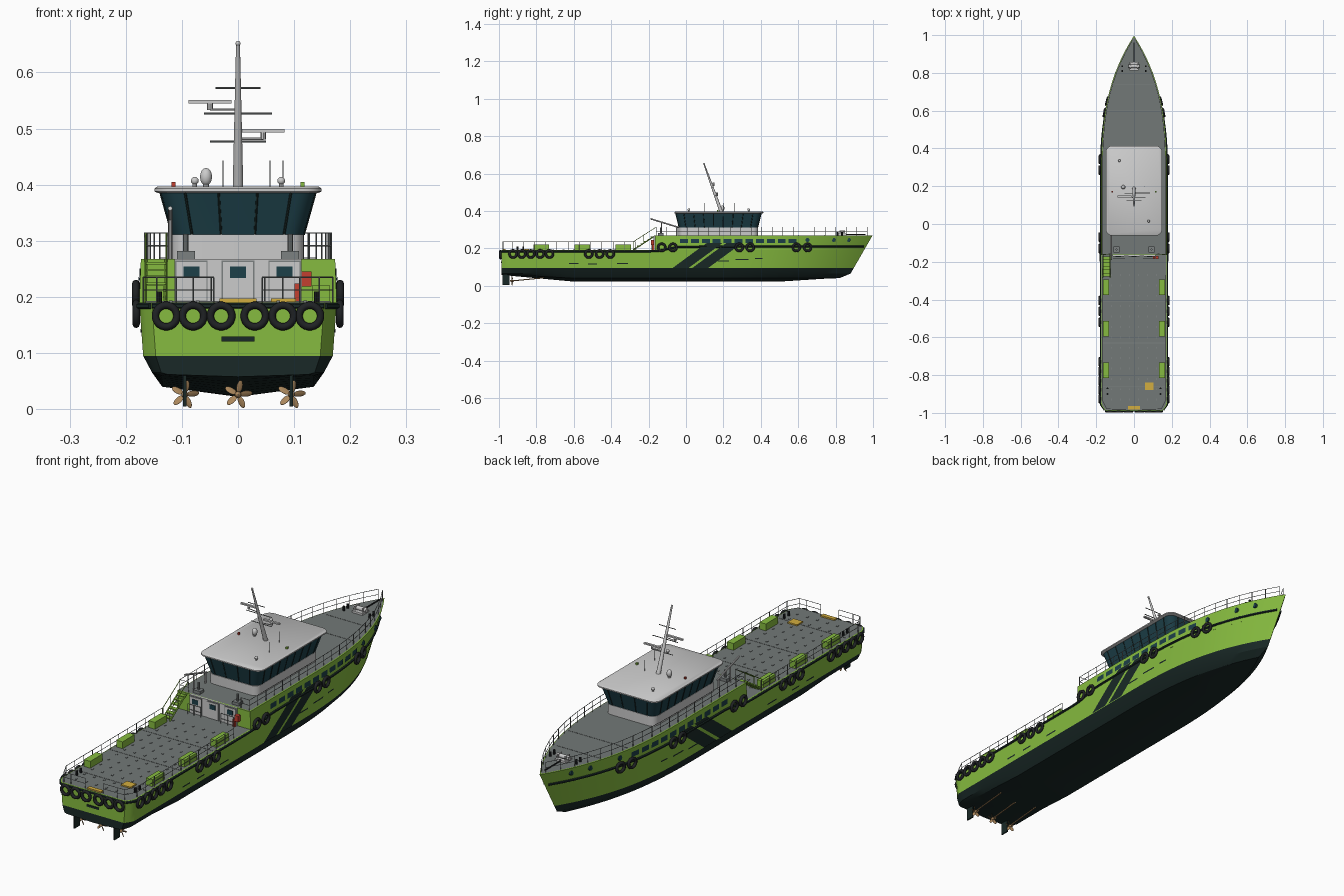
import bpy, bmesh, math
from mathutils import Vector, Matrix

if "Cube" in bpy.data.objects:
    bpy.data.objects.remove(bpy.data.objects["Cube"])

def mat(name, c):
    m = bpy.data.materials.new(name)
    m.diffuse_color = (*c, 1)
    m.use_nodes = True
    m.node_tree.nodes["Principled BSDF"].inputs["Base Color"].default_value = m.diffuse_color
    return m
GREEN = mat("green_paint", (.24, .50, .05)); DARK = mat("dark_paint", (.010, .022, .020))
DECK = mat("deck_grey", (.17, .19, .185)); WHITE = mat("white_paint", (.62, .65, .64))
GLASS = mat("glass", (.012, .05, .065)); RUBBER = mat("rubber", (.014, .016, .018))
BRONZE = mat("bronze", (.42, .25, .11)); YELLOW = mat("yellow", (.65, .42, .05))
RED = mat("red", (.55, .05, .03)); STEEL = mat("steel", (.2, .22, .22))

# ---------- helpers ----------
def finish(bm, name, m, angle=35):
    bmesh.ops.remove_doubles(bm, verts=bm.verts, dist=1e-5)
    bmesh.ops.recalc_face_normals(bm, faces=bm.faces)
    me = bpy.data.meshes.new(name)
    bm.to_mesh(me); bm.free()
    me.materials.append(m)
    me.shade_smooth()
    me.set_sharp_from_angle(angle=math.radians(angle))
    o = bpy.data.objects.new(name, me)
    bpy.context.collection.objects.link(o)
    return o

def box(bm, c, s):
    bmesh.ops.create_cube(bm, size=1, matrix=Matrix.Translation(c) @ Matrix.Diagonal((*s, 1)))

def rod(bm, p, q, r, r2=None, n=6):
    p, q = Vector(p), Vector(q); d = q - p
    M = Matrix.Translation((p + q) / 2) @ d.to_track_quat('Z', 'Y').to_matrix().to_4x4()
    bmesh.ops.create_cone(bm, cap_ends=True, segments=n, radius1=r,
                          radius2=r if r2 is None else r2, depth=d.length, matrix=M)

def path(bm, pts, r):
    for a, b in zip(pts, pts[1:]):
        rod(bm, a, b, r)

def ball(bm, c, s, rot=Matrix()):
    bmesh.ops.create_uvsphere(bm, u_segments=14, v_segments=8, radius=1,
                              matrix=Matrix.Translation(c) @ rot @ Matrix.Diagonal((*s, 1)))

def boxes(name, m, items):
    bm = bmesh.new()
    for c, s in items: box(bm, c, s)
    return finish(bm, name, m)

def interp(t, v):
    for (a, b), (c, d) in zip(t, t[1:]):
        if v <= c: return b + (d - b) * max(0, v - a) / (c - a)
    return t[-1][1]

# ---------- hull surface ----------
Y0 = -.987
STEM = [(.022, .78), (.04, .82), (.065, .88), (.27, .998)]
BEAM = [(.022, 0), (.04, .135), (.065, .153), (.095, .169), (.19, .176), (.27, .173)]
def half(y, z):
    t = min(1, max(0, (interp(STEM, z) - y) / .75))
    return (interp(BEAM, z) - max(0, -.955 - y) * .7 * min(1, z / .09)) * (1 - (1 - t) ** 2.8) if z > .022 else 0

def lift(y, z):
    k = {.022: .036, .04: .022}.get(z, 0)
    return z + k * max(0, (-.6 - y) / .39) + (.018 * max(0, (y - .5) / .28) if z == .022 else 0)

def hull(name, levels, y0, m):
    bm = bmesh.new(); rings = []
    ss = [0, .008, .016] + [i / 40 for i in range(1, 41)]
    for s in ss:
        pts = []
        for z in levels:
            y = y0 + (1 - (1 - s) ** 1.25) * (interp(STEM, z) - y0)
            pts.append((half(y, z), y, lift(y, z)))
        full = [(-x, y, z) for x, y, z in reversed(pts)] + pts
        rings.append([bm.verts.new(p) for p in full])
    n = len(rings[0])
    for a, b in zip(rings, rings[1:]):
        for i in range(n):
            j = (i + 1) % n
            bm.faces.new((a[i], a[j], b[j], b[i]))
    bm.faces.new(rings[0])
    return finish(bm, name, m, 25)

hull("hull_bottom", [.022, .04, .065, .095], Y0, DARK)
hull("hull_topsides", [.095, .14, .19], Y0, GREEN)
hull("forecastle", [.19, .23, .268], -.165, GREEN)

def deck(name, z, y0, y1):
    bm = bmesh.new(); prev = None
    for i in range(41):
        y = y0 + (y1 - y0) * i / 40
        w = max(.0005, half(y, z) - .004)
        cur = [bm.verts.new((sx * w, y, z + .0015)) for sx in (-1, 1)]
        if prev: bm.faces.new((prev[0], prev[1], cur[1], cur[0]))
        prev = cur
    finish(bm, name, DECK)
deck("aft_deck", .19, Y0 + .003, -.165)
deck("fore_deck", .268, -.162, .985)

# markings laid on both hull sides from (y, z) corner quads
def patches(name, m, quads, off=.002, n=8, k=4):
    bm = bmesh.new()
    for q in quads:
        for sx in (-1, 1):
            g = []
            for i in range(n + 1):
                row = []
                for j in range(k + 1):
                    u, v = i / n, j / k
                    y, z = [(q[0][d] * (1 - u) + q[1][d] * u) * (1 - v) + (q[3][d] * (1 - u) + q[2][d] * u) * v for d in (0, 1)]
                    row.append(bm.verts.new((sx * (half(y, z) + off), y, z)))
                g.append(row)
            for i in range(n):
                for j in range(k):
                    bm.faces.new((g[i][j], g[i+1][j], g[i+1][j+1], g[i][j+1]))
    return finish(bm, name, m)
def rect(y, z, w, h):
    return [(y - w/2, z - h/2), (y + w/2, z - h/2), (y + w/2, z + h/2), (y - w/2, z + h/2)]
patches("hull_stripes", DARK, [[(a, .096), (a + .085, .096), (a + .265, .228), (a + .18, .228)] for a in (-.07, .035)])
patches("cabin_windows", GLASS, [rect(-.01 + .058 * i, .24, .042, .022) for i in range(11)], .0026, 2, 1)
patches("hull_slots", DARK, [rect(y, z, w, .006) for y, z, w in
        [(-.6, .118, .05), (-.5, .116, .05), (-.34, .118, .06), (.2, .133, .06), (.3, .14, .07), (.39, .145, .04)]], .002, 2, 1)

bm = bmesh.new()  # portholes
for y in (.65, .79, .87):
    for sx in (-1, 1):
        x = sx * half(y, .245)
        rod(bm, (x - sx * .01, y, .245), (x + sx * .003, y - 0, .245), .011, n=16)
finish(bm, "portholes", GLASS)

bm = bmesh.new()  # rubbing strake along both sides and round the transom
ys = [-.985, -.955] + [-.9 + .05 * i for i in range(38)] + [.975]
for sx in (-1, 1):
    pts = []
    for y in ys:
        z = interp([(-.16, .184), (-.04, .208), (1, .21)], y)
        if y < interp(STEM, z): pts.append((sx * (half(y, z) + .001), y, z))
    path(bm, pts, .0055)
w = half(Y0, .184)
rod(bm, (-w, Y0, .184), (w, Y0, .184), .005)
finish(bm, "rubbing_strake", DARK)

# ---------- tyre fenders ----------
bpy.ops.mesh.primitive_torus_add(major_radius=.0192, minor_radius=.0065, major_segments=22, minor_segments=8)
tyre = bpy.context.object
tyre.data.materials.append(RUBBER); tyre.data.shade_smooth()
spots = [((x, -.9925, .166), Vector((0, 1, 0))) for x in (-.128, -.08, -.03, .03, .08, .128)]
for z, yy in ((.17, (-.925, -.878, -.83, -.78, -.73, -.52, -.462, -.405)), (.205, (-.13, -.07, .285, .343, .59, .65))):
    for y in yy:
        d = (half(y + .02, z) - half(y - .02, z)) / .04
        for sx in (-1, 1):
            spots.append(((sx * (half(y, z) + .007), y, z), Vector((sx, -d, 0))))
for i, (p, nrm) in enumerate(spots):
    o = tyre if i == 0 else tyre.copy()
    if i: bpy.context.collection.objects.link(o)
    o.name = "tyre_fender"; o.location = p
    o.rotation_euler = nrm.to_track_quat('Z', 'Y').to_euler()

# ---------- railings ----------
bm = bmesh.new()
def fence(pts, h):
    for p in pts: rod(bm, p, (p[0], p[1], p[2] + h), .0014, n=5)
    for f in (.5, 1): path(bm, [(x, y, z + h * f) for x, y, z in pts], .0012)
for sx in (-1, 1):
    up = [-.16 + .0565 * i for i in range(21)]
    fence([(sx * .125, -.158, .268)] + [(sx * max(.001, half(y, .268) - .007), y, .268) for y in up], .046)
    aft = [-.27 - .06 * i for i in range(12)]
    fence([(sx * (half(y, .19) - .007), y, .19) for y in aft] + [(sx * .145, -.978, .19), (sx * .11, -.98, .19), (sx * .043, -.98, .19)], .045)
    fence([(sx * x, -.185, .19) for x in (.048, .08, .11)], .045)
finish(bm, "railings", STEEL)

# ---------- wheelhouse ----------
def ring(hx, y0, y1, r, z):
    out = []
    for cx, cy, a0 in ((hx-r, y1-r, 0), (-hx+r, y1-r, 90), (-hx+r, y0+r, 180), (hx-r, y0+r, 270)):
        for i in range(6):
            a = math.radians(a0 + 18 * i)
            out.append((cx + r * math.cos(a), cy + r * math.sin(a), z))
    return out
def stack(name, rings, m):
    bm = bmesh.new()
    L = [[bm.verts.new(p) for p in r] for r in rings]
    for a, b in zip(L, L[1:]):
        for i in range(len(a)):
            j = (i + 1) % len(a)
            bm.faces.new((a[i], a[j], b[j], b[i]))
    bm.faces.new(L[0]); bm.faces.new(L[-1])
    return finish(bm, name, m)
stack("wheelhouse_base", [ring(.118, -.04, .385, .03, .268), ring(.118, -.04, .385, .03, .311)], WHITE)
stack("wheelhouse_windows", [ring(.117, -.037, .383, .03, .311), ring(.138, -.055, .402, .03, .386)], GLASS)
stack("wheelhouse_roof", [ring(.142, -.055, .407, .03, .385), ring(.149, -.062, .414, .034, .388),
                          ring(.149, -.062, .414, .034, .393), ring(.144, -.057, .409, .03, .3965)], WHITE)
bm = bmesh.new()  # window mullions
for sx in (-1, 1):
    for i in range(8):
        f = i / 7
        rod(bm, (sx * .117, .0 + .345 * f, .311), (sx * .138, -.012 + .37 * f, .386), .0022)
    for x in (.03, .082):
        rod(bm, (sx * x, -.037, .311), (sx * x * 1.15, -.055, .386), .0022)
        rod(bm, (sx * x, .383, .311), (sx * x * 1.15, .402, .386), .0022)
finish(bm, "window_mullions", DARK)

# ---------- mast and roof gear ----------
def mast_y(z): return .19 - .095 * (z - .395) / .26
bm = bmesh.new()
rod(bm, (0, .19, .39), (0, mast_y(.65), .65), .0095, .0035, 12)
ball(bm, (0, mast_y(.652), .652), (.0045, .0045, .0045))
for x, z in ((-.05, .548), (.045, .496)):  # radar scanners on brackets
    y = mast_y(z) + .012
    box(bm, (x, y, z), (.076, .01, .006)); rod(bm, (x, y, z), (x, y, z - .015), .005, n=8)
    rod(bm, (0, mast_y(z - .014), z - .014), (x, y, z - .014), .002)
finish(bm, "mast", WHITE)
bm = bmesh.new()
for z, w in ((.572, .04), (.527, .061), (.477, .05)):
    rod(bm, (-w, mast_y(z), z), (w, mast_y(z), z), .0018)
for x, y in ((-.027, .26), (.057, .2), (.08, .1)): rod(bm, (x, y, .395), (x, y, .443), .0009)
finish(bm, "yards_and_aerials", STEEL)
bm = bmesh.new()
ball(bm, (-.057, .195, .414), (.011, .011, .016)); rod(bm, (-.057, .195, .395), (-.057, .195, .405), .006, n=10)
for x, y in ((-.077, .335), (.077, .015)):
    ball(bm, (x, y, .407), (.007, .007, .007)); rod(bm, (x, y, .395), (x, y, .403), .004, n=8)
finish(bm, "radomes", WHITE)
boxes("port_light", RED, [((-.115, .17, .4), (.007, .009, .009))])
boxes("starboard_light", GREEN, [((.115, .17, .4), (.007, .009, .009))])

# ---------- aft bulkhead ----------
boxes("aft_bulkhead", WHITE, [((0, -.165, .229), (.226, .008, .078))])
DX = (-.083, 0, .083)
boxes("door_frames", STEEL, [((x, -.1695, .228), (.058, .003, .074)) for x in DX])
boxes("doors", WHITE, [((x, -.171, .228), (.053, .004, .069)) for x in DX])
boxes("door_windows", GLASS, [((x, -.1735, .244), (.028, .003, .02)) for x in DX])
boxes("fire_locker", RED, [((.122, -.178, .232), (.018, .016, .026)), ((.106, -.176, .208), (.01, .012, .032))])
bm = bmesh.new()
for x in (-.093, .093):  # engine vents
    box(bm, (x, -.135, .275), (.032, .03, .014)); rod(bm, (x, -.135, .28), (x, -.135, .312), .005, n=10)
finish(bm, "engine_vents", STEEL)
bm = bmesh.new()  # davit with boom
rod(bm, (-.121, -.05, .268), (-.121, -.05, .315), .004, n=8)
rod(bm, (-.121, -.04, .312), (-.121, -.19, .358), .004, n=8)
rod(bm, (-.121, -.13, .268), (-.121, -.13, .34), .003, n=8)
finish(bm, "davit", WHITE)
boxes("stair_treads", GREEN, [((-.146, -.27 + .018 * i, .2 + .012 * i), (.034, .018, .004)) for i in range(6)])
bm = bmesh.new()
for x in (-.164, -.128):
    rod(bm, (x, -.282, .191), (x, -.167, .266), .003)
    path(bm, [(x, -.282, .191), (x, -.282, .235), (x, -.16, .313)], .0015)
    rod(bm, (x, -.225, .225), (x, -.225, .272), .0013)
finish(bm, "stair_rails", GREEN)

# ---------- deck equipment ----------
boxes("deck_lockers", GREEN, [((s * .148, y, .206), (.03, .083, .03)) for s in (-1, 1) for y in (-.335, -.555, -.775)])
boxes("yellow_hatch", YELLOW, [((.081, -.86, .194), (.045, .04, .006)), ((0, -.973, .194), (.066, .018, .007))])
boxes("tie_downs", STEEL, [((-.12 + .048 * i, -.93 + .055 * j, .192), (.006, .01, .003)) for i in range(6) for j in range(13)])
boxes("deck_seams", STEEL, [((0, y, .1915), (.33, .003, .002)) for y in (-.41, -.63, -.86)]
      + [((0, .6, .2695), (.28, .003, .002)), ((0, .74, .2695), (.2, .003, .002))])
bm = bmesh.new()  # bollards
for s in (-1, 1):
    for x, y, z in ((.14, -.9, .19), (.14, -.87, .19), (.062, .81, .268), (.062, .835, .268)):
        rod(bm, (s * x, y, z), (s * x, y, z + .02), .005, n=10)
finish(bm, "bollards", RUBBER)
bm = bmesh.new()  # anchor winch
box(bm, (0, .835, .273), (.05, .045, .01))
rod(bm, (-.03, .835, .285), (.03, .835, .285), .009, n=12)
for x in (-.018, .018): box(bm, (x, .835, .283), (.005, .028, .024))
finish(bm, "anchor_winch", WHITE)
bm = bmesh.new()
rod(bm, (0, .85, .274), (0, .96, .274), .003)
finish(bm, "anchor_chain", RUBBER)
boxes("transom_slot", DARK, [((0, -.988, .125), (.058, .004, .009))])

# ---------- propellers and rudders ----------
for px in (-.095, 0, .095):
    bm = bmesh.new()
    c = Vector((px, -.93, .026))
    ball(bm, c, (.006, .012, .006))
    rod(bm, c, (px, -.76, .042), .0028, n=8)
    for i in range(5):
        R = Matrix.Rotation(2 * math.pi * i / 5 + .2, 4, 'Y')
        ball(bm, c + R @ Vector((0, 0, .0145)), (.0065, .0014, .0115), R @ Matrix.Rotation(.6, 4, 'Z'))
    finish(bm, "propeller", BRONZE)
boxes("rudders", DARK, [((x, -.963, .036), (.006, .036, .062)) for x in (-.095, .095)])
